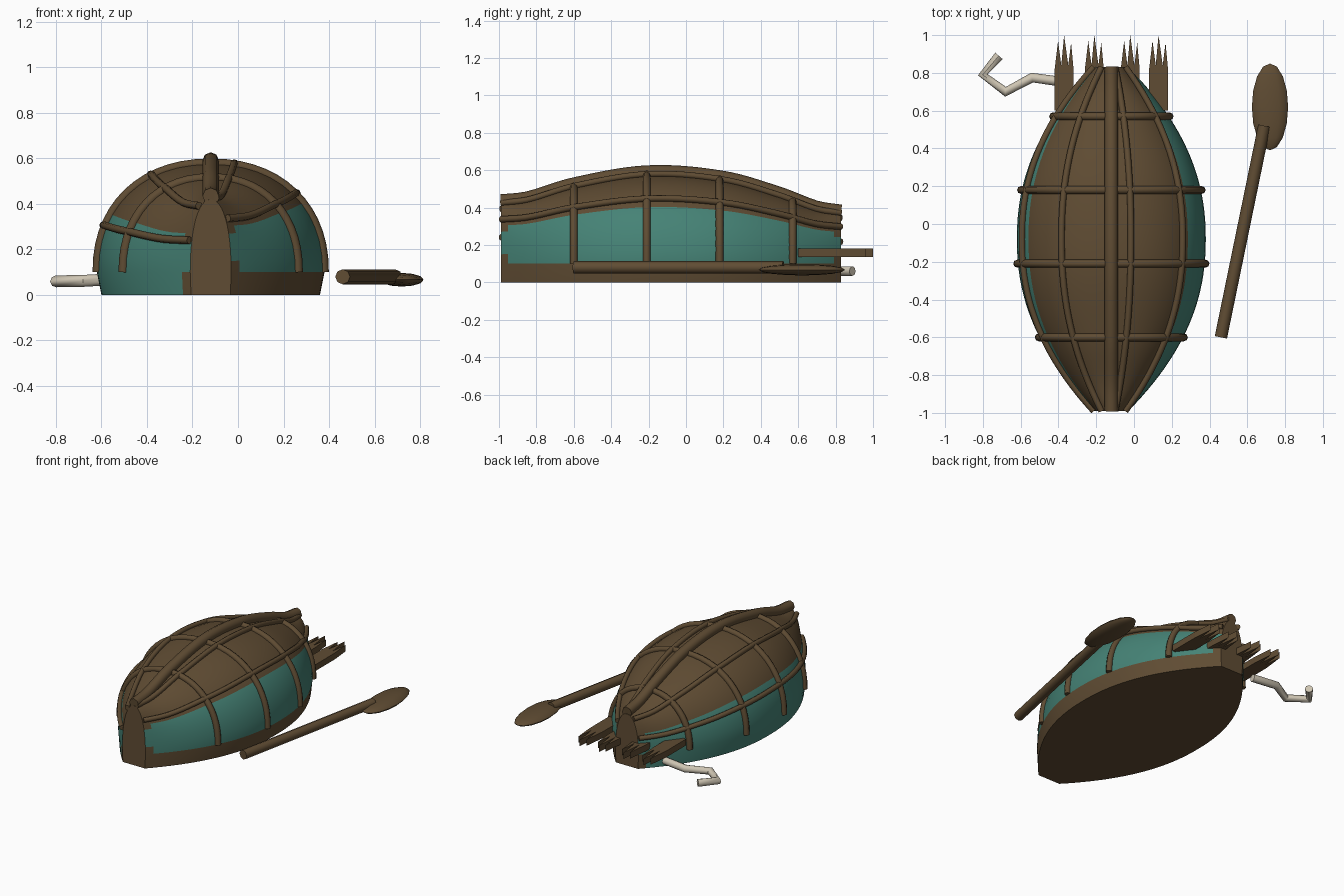
import bpy, bmesh, math
from mathutils import Vector

cube = bpy.data.objects.get("Cube")
if cube:
    bpy.data.objects.remove(cube, do_unlink=True)


def material(name, rgb):
    m = bpy.data.materials.new(name)
    m.use_nodes = True
    m.diffuse_color = (*rgb, 1)
    m.node_tree.nodes["Principled BSDF"].inputs["Base Color"].default_value = (*rgb, 1)
    return m


BROWN = material("brown wood", (0.115, 0.072, 0.033))
TEAL = material("teal cloth", (0.06, 0.225, 0.18))
BONE = material("pale bone", (0.62, 0.56, 0.45))

CX, FRONT, BACK, SKIRT = -0.12, -0.99, 0.83, 0.1
SEGS, ROWS, BAND = 24, 48, 5
# Roof height along the length
ROOF = [(-0.99, 0.42), (-0.85, 0.435), (-0.6, 0.51), (-0.2, 0.575),
        (0.2, 0.545), (0.5, 0.46), (0.7, 0.385), (0.83, 0.365)]


def slope(i):
    a, b = ROOF[max(i - 1, 0)], ROOF[min(i + 1, len(ROOF) - 1)]
    return (b[1] - a[1]) / (b[0] - a[0])


def roof(y):
    i = max(k for k in range(len(ROOF) - 1) if k == 0 or ROOF[k][0] <= y)
    (y0, z0), (y1, z1) = ROOF[i], ROOF[i + 1]
    d = y1 - y0
    t = (y - y0) / d
    h = t * t * (3 - 2 * t)
    return (z0 * (1 - h) + z1 * h + d * slope(i) * t * (1 - t) ** 2
            - d * slope(i + 1) * t * t * (1 - t))


def half_width(y):
    return 0.5 - 0.41 * abs((y + 0.08) / 0.91) ** 2.2


def shell_point(y, angle, lift=0.0):
    """Point on the dome; angle 0 is the left (+x) skirt, pi the right one."""
    c, s = math.cos(angle), max(math.sin(angle), 0)
    x = math.copysign(abs(c) ** 0.91, c) * (half_width(y) + lift)
    return Vector((CX + x, y, SKIRT + s ** 0.91 * (roof(y) - SKIRT + lift)))


def add_mesh(name, bm, mats, smooth=True):
    bmesh.ops.recalc_face_normals(bm, faces=bm.faces)
    me = bpy.data.meshes.new(name)
    bm.to_mesh(me)
    bm.free()
    ob = bpy.data.objects.new(name, me)
    bpy.context.collection.objects.link(ob)
    for m in mats:
        me.materials.append(m)
    if smooth:
        bpy.ops.object.select_all(action="DESELECT")
        ob.select_set(True)
        bpy.context.view_layer.objects.active = ob
        bpy.ops.object.shade_smooth_by_angle(angle=math.radians(35))
    return ob


def tube(name, points, radius, mat):
    cu = bpy.data.curves.new(name, "CURVE")
    cu.dimensions = "3D"
    cu.bevel_depth, cu.bevel_resolution, cu.use_fill_caps = radius, 2, True
    sp = cu.splines.new("POLY")
    sp.points.add(len(points) - 1)
    for p, co in zip(sp.points, points):
        p.co = (*co, 1)
    cu.materials.append(mat)
    ob = bpy.data.objects.new(name, cu)
    bpy.context.collection.objects.link(ob)
    bpy.ops.object.select_all(action="DESELECT")
    ob.select_set(True)
    bpy.context.view_layer.objects.active = ob
    bpy.ops.object.convert(target="MESH")
    bpy.ops.object.shade_smooth_by_angle(angle=math.radians(50))


def lengthwise(n):
    return [FRONT + (BACK - FRONT) * i / n for i in range(n + 1)]


# Hull: lofted dome with a straight skirt, teal bands along both sides
bm = bmesh.new()
rings = []
for y in lengthwise(ROWS):
    w = half_width(y) * 0.96
    pts = [Vector((CX + w, y, 0))]
    pts += [shell_point(y, math.pi * j / SEGS) for j in range(SEGS + 1)]
    pts.append(Vector((CX - w, y, 0)))
    rings.append([bm.verts.new(p) for p in pts])
for r, (a, b) in enumerate(zip(rings, rings[1:])):
    for j in range(len(a)):
        k = (j + 1) % len(a)
        f = bm.faces.new((a[j], a[k], b[k], b[j]))
        up = min(j, SEGS + 2 - j) - 1 if j <= SEGS + 1 else -1
        if j == len(a) - 1:
            up = -1
        corner = r in (0, ROWS - 1) and up in (0, BAND - 1)
        f.material_index = int(0 <= up < BAND and not corner)
bm.faces.new(rings[0])
bm.faces.new(rings[-1])
add_mesh("hull", bm, [BROWN, TEAL])

# Ridge pole and the uneven lengthwise poles
ridge = [(CX, y, roof(y) + 0.015) for y in lengthwise(40)]
tube("ridge_pole", ridge, 0.036, BROWN)
POLES = {"left_lower_pole": 44, "left_upper_pole": 80,
         "right_upper_pole": 119, "right_lower_pole": 157}
for name, deg in POLES.items():
    tube(name, [shell_point(y, math.radians(deg), 0.01) for y in lengthwise(40)],
         0.017, BROWN)

# Cross hoops
for n, y in enumerate((-0.6, -0.21, 0.18, 0.57)):
    hoop = [shell_point(y, math.pi * i / 28, 0.004) for i in range(29)]
    tube(f"hoop_{n + 1}", hoop, 0.021, BROWN)

# Jagged stake bundles at the back
for n, x in enumerate((-0.37, -0.21, -0.02, 0.13)):
    outline = [(-0.05, 0.6), (0.05, 0.6), (0.05, 0.82), (0.037, 0.96), (0.022, 0.84),
               (0.0, 1.0), (-0.015, 0.84), (-0.032, 0.97), (-0.05, 0.82)]
    bm = bmesh.new()
    face = bm.faces.new([bm.verts.new((x + px, py, 0.135)) for px, py in outline])
    ext = bmesh.ops.extrude_face_region(bm, geom=[face])
    top = [v for v in ext["geom"] if isinstance(v, bmesh.types.BMVert)]
    bmesh.ops.translate(bm, verts=top, vec=(0, 0, 0.045))
    add_mesh(f"stake_bundle_{n + 1}", bm, [BROWN], smooth=False)

# Crooked bone hook
tube("bone_hook", [(-0.36, 0.75, 0.07), (-0.54, 0.775, 0.07), (-0.68, 0.70, 0.062),
                   (-0.8, 0.79, 0.06), (-0.715, 0.89, 0.06)], 0.026, BONE)

# Paddle lying beside the hull
tube("paddle_shaft", [(0.46, -0.6, 0.08), (0.69, 0.52, 0.08)], 0.033, BROWN)
bm = bmesh.new()
bmesh.ops.create_uvsphere(bm, u_segments=12, v_segments=8, radius=1)
for v in bm.verts:
    v.co = Vector((0.72 + 0.096 * v.co.x, 0.62 + 0.23 * v.co.z, 0.067 + 0.03 * v.co.y))
add_mesh("paddle_blade", bm, [BROWN])
